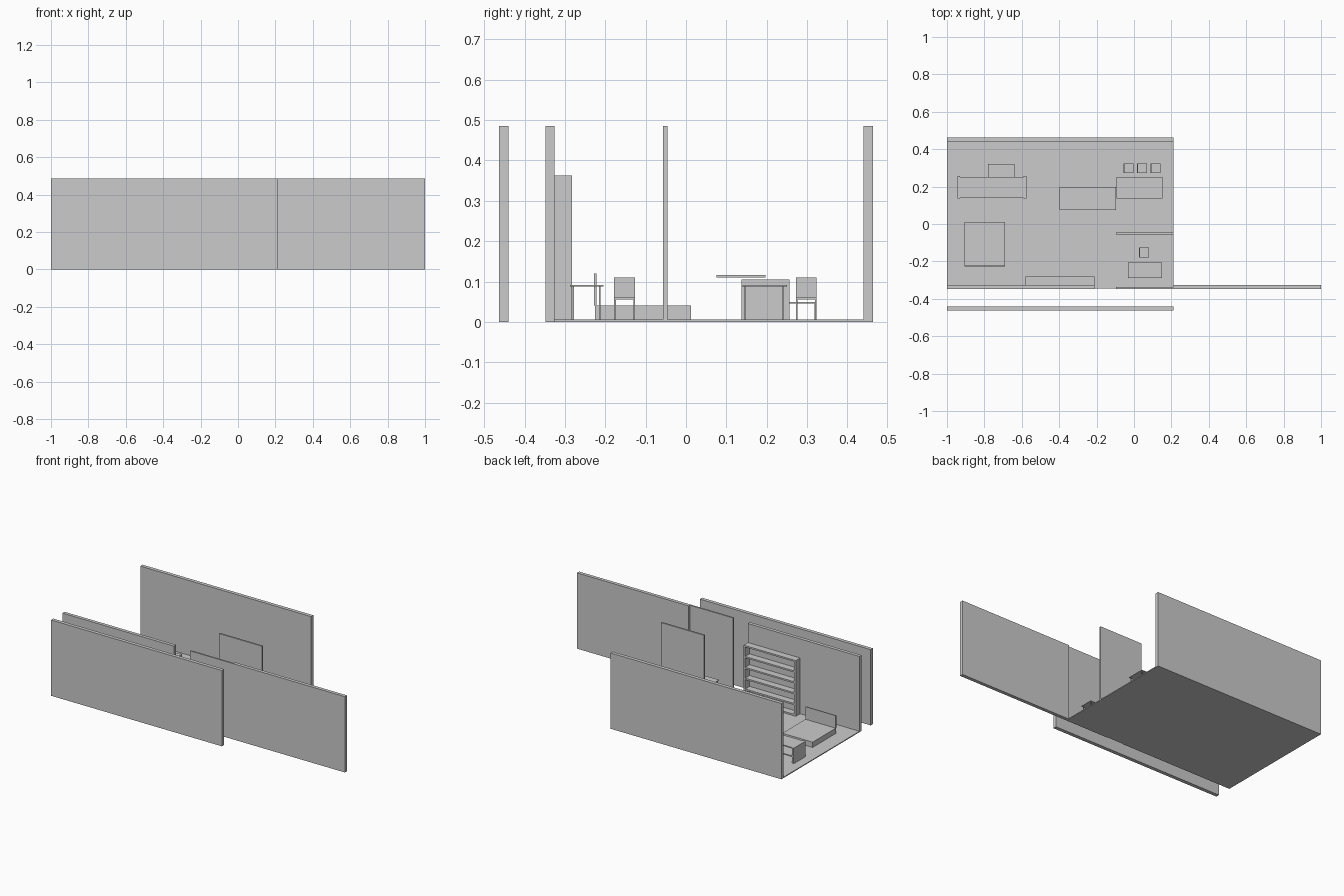
import bpy

if "Cube" in bpy.data.objects:
    bpy.data.objects.remove(bpy.data.objects["Cube"])

grey = bpy.data.materials.new("plain grey")
grey.diffuse_color = (0.6, 0.6, 0.6, 1)
grey.use_nodes = True
grey.node_tree.nodes["Principled BSDF"].inputs["Base Color"].default_value = grey.diffuse_color


def part(name, *boxes):
    """One object made of boxes given as (x0, x1, y0, y1, z0, z1)."""
    verts, faces = [], []
    for x0, x1, y0, y1, z0, z1 in boxes:
        n = len(verts)
        verts += [(x, y, z) for z in (z0, z1)
                  for x, y in ((x0, y0), (x1, y0), (x1, y1), (x0, y1))]
        quads = [(3, 2, 1, 0), (4, 5, 6, 7)]
        quads += [(i, (i + 1) % 4, (i + 1) % 4 + 4, i + 4) for i in range(4)]
        faces += [[n + i for i in q] for q in quads]
    mesh = bpy.data.meshes.new(name)
    mesh.from_pydata(verts, [], faces)
    mesh.materials.append(grey)
    obj = bpy.data.objects.new(name, mesh)
    bpy.context.collection.objects.link(obj)
    return obj


def legs(x0, x1, y0, y1, z, t):
    """Four square legs inside a rectangle."""
    return [(x, x + t, y, y + t, 0.006, z)
            for x in (x0, x1 - t) for y in (y0, y1 - t)]


def table(name, x0, x1, y0, y1, z, top=0.004, inset=0.007, t=0.004):
    part(name, (x0, x1, y0, y1, z - top, z),
         *legs(x0 + inset, x1 - inset, y0 + inset, y1 - inset, z - top, t))


def chair(name, x, y, s=0.052):
    part(name, (x, x + s, y, y + s, 0.055, 0.06),
         (x, x + 0.004, y, y + s, 0.06, 0.11),
         *legs(x, x + s, y, y + s, 0.055, 0.004))


H = 0.485
# Floor and walls
part("floor", (-1, 0.21, -0.345, 0.463, 0, 0.006))
part("back_wall", (-1, 0.21, 0.44, 0.463, 0, H))
part("outer_front_wall", (-1, 0.21, -0.463, -0.44, 0, H))
part("inner_front_wall", (-1, -0.21, -0.348, -0.326, 0, H))
part("side_front_wall", (0.21, 1, -0.348, -0.326, 0, H))
part("thin_front_partition", (-0.095, 0.21, -0.348, -0.338, 0, H))
part("room_partition", (-0.095, 0.21, -0.057, -0.046, 0.006, H))

# Open bookshelf with six boards
bx0, bx1, by0, by1 = -0.58, -0.21, -0.326, -0.282
part("bookshelf",
     (bx0, bx0 + 0.012, by0, by1, 0.006, 0.363),
     (bx1 - 0.012, bx1, by0, by1, 0.006, 0.363),
     *[(bx0 + 0.012, bx1 - 0.012, by0, by1, z, z + 0.01)
       for z in [0.006 + 0.0694 * i for i in range(6)]])

# Bed and headboard
part("bed", (-0.905, -0.69, -0.225, 0.012, 0.006, 0.04))
part("headboard", (-0.905, -0.69, -0.228, -0.222, 0.04, 0.12))

# Cabinet with side panels, top and middle shelf
part("cabinet_sides",
     *[(x, x + 0.014, 0.137, 0.257, 0.006, 0.105) for x in (-0.943, -0.59)])
part("cabinet_boards",
     (-0.929, -0.59, 0.14, 0.252, 0.097, 0.104),
     (-0.929, -0.59, 0.14, 0.252, 0.043, 0.05),
     (-0.929, -0.59, 0.14, 0.146, 0.05, 0.097))
table("low_bench", -0.78, -0.64, 0.237, 0.322, 0.049, inset=0)

# Dining table, its chairs and the hanging board beside it
table("dining_table", -0.093, 0.152, 0.137, 0.25, 0.091)
part("hanging_board", (-0.397, -0.095, 0.075, 0.197, 0.11, 0.116))
for i in range(3):
    chair(f"dining_chair_{i + 1}", -0.056 + 0.0725 * i, 0.272)

# Writing table with chair
table("writing_table", -0.033, 0.15, -0.288, -0.205, 0.091)
chair("writing_chair", 0.028, -0.178)
